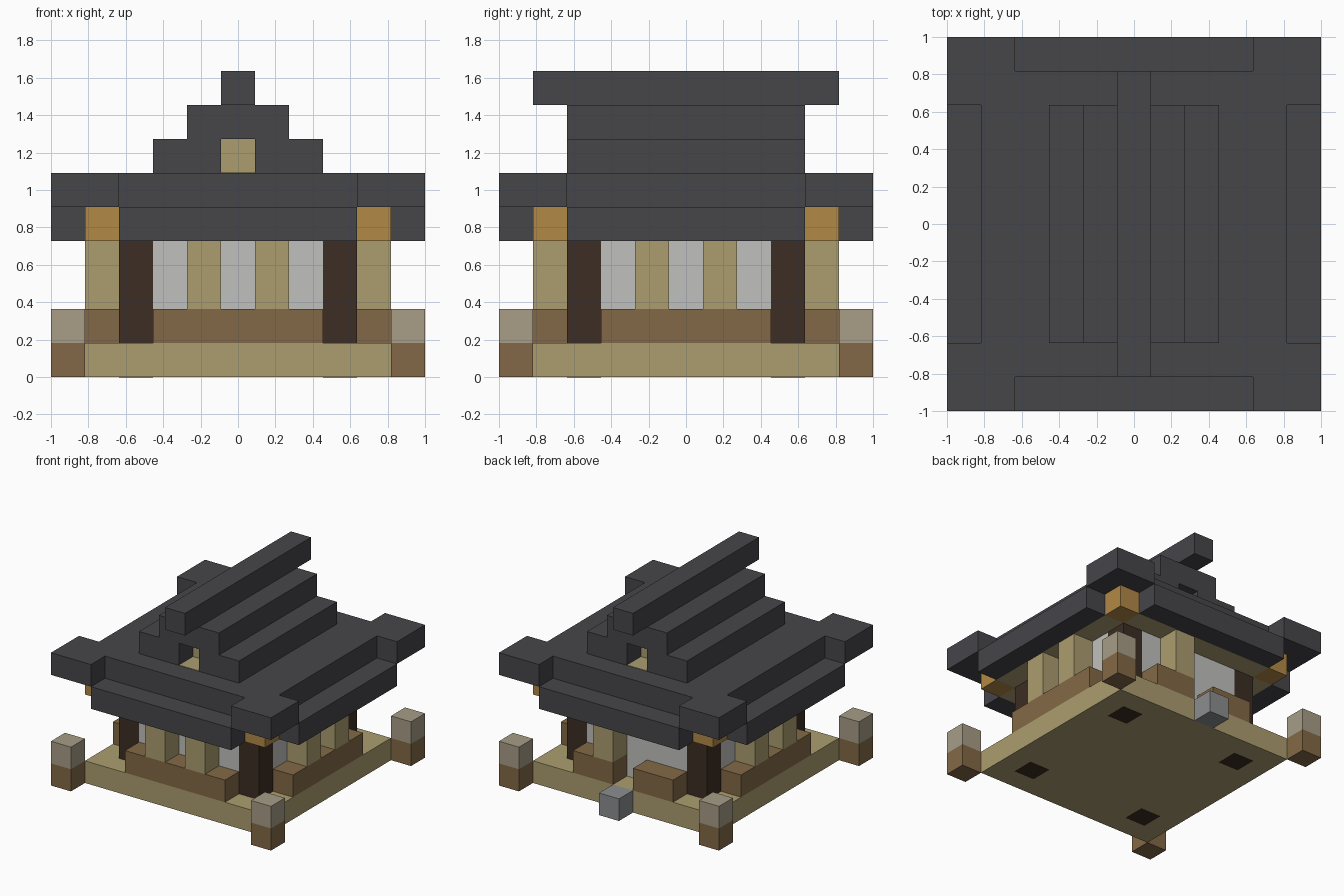
import bpy
import bmesh

cube = bpy.data.objects.get("Cube")
if cube:
    bpy.data.objects.remove(cube, do_unlink=True)

U = 2 / 11  # one building block


def material(name, rgb):
    lin = [((c / 255 + 0.055) / 1.055) ** 2.4 for c in rgb] + [1]
    m = bpy.data.materials.new(name)
    m.use_nodes = True
    m.diffuse_color = lin
    m.node_tree.nodes["Principled BSDF"].inputs["Base Color"].default_value = lin
    return m


ROOF = material("charcoal roof", (70, 70, 74))
TAN = material("pale wood", (172, 158, 112))
BROWN = material("brown wood", (131, 105, 71))
DARK = material("dark timber", (60, 45, 36))
WALL = material("white plaster", (192, 193, 189))
CAP = material("beige cap", (168, 157, 135))
GOLD = material("golden wood", (178, 137, 70))
STONE = material("grey stone", (140, 142, 143))


def blocks(name, mat, spans):
    """Boxes given as inclusive block ranges: ((x0, x1), (y0, y1), (z0, z1))."""
    bm = bmesh.new()
    for (x0, x1), (y0, y1), (z0, z1) in spans:
        box = bmesh.ops.create_cube(bm, size=U)["verts"]
        bmesh.ops.translate(bm, verts=box, vec=(0, 0, U / 2))
        size = (x1 - x0 + 1, y1 - y0 + 1, z1 - z0 + 1)
        bmesh.ops.scale(bm, verts=box, vec=size)
        bmesh.ops.translate(bm, verts=box,
                            vec=((x0 + x1) / 2 * U, (y0 + y1) / 2 * U, z0 * U))
    mesh = bpy.data.meshes.new(name)
    bm.to_mesh(mesh)
    bm.free()
    mesh.materials.append(mat)
    obj = bpy.data.objects.new(name, mesh)
    bpy.context.collection.objects.link(obj)
    return obj


def corners(d, z):
    return [((sx * d,) * 2, (sy * d,) * 2, z) for sx in (-1, 1) for sy in (-1, 1)]


def sides(d, half, z):
    """A strip of blocks on each of the four sides."""
    out = []
    for s in (-d, d):
        out += [((-half, half), (s, s), z), ((s, s), (-half, half), z)]
    return out


# Base: floor, step, corner bollards
blocks("floor", TAN, [((-4, 4), (-4, 4), (0, 0))])
blocks("back_step", STONE, [((0, 0), (5, 5), (0, 0))])
blocks("bollard_bases", BROWN, corners(5, (0, 0)))
blocks("bollard_caps", CAP, corners(5, (1, 1)))

# Corner pillars, their feet showing under the floor
blocks("pillars", DARK, corners(3, (1, 3)))
feet = blocks("pillar_feet", DARK, corners(3, (0, 0)))
feet.scale.z = 0.02
feet.location.z = -0.002

# Walls between the pillars
blocks("walls", WALL, sides(3, 2, (1, 3)))

# Low railing, open at the back for the entrance
blocks("railing", BROWN, [
    ((-2, 2), (-4, -4), (1, 1)),
    ((-4, -4), (-2, 2), (1, 1)), ((4, 4), (-2, 2), (1, 1)),
    ((-2, -1), (4, 4), (1, 1)), ((1, 2), (4, 4), (1, 1))])

# Posts standing on the railing
posts = [((x, x), (y, y), (2, 3)) for x in (-4, 4) for y in (-1, 1)]
posts += [((x, x), (-4, -4), (2, 3)) for x in (-1, 1)]
posts.append(((1, 1), (4, 4), (2, 3)))
blocks("railing_posts", TAN, posts)

# Ceiling with golden corner brackets
blocks("ceiling", TAN, [((-3, 3), (-4, 4), (4, 4)),
                        ((-4, -4), (-3, 3), (4, 4)), ((4, 4), (-3, 3), (4, 4))])
blocks("corner_brackets", GOLD, corners(4, (4, 4)))

# Lower roof: eaves, deck and raised corners
blocks("eaves", ROOF, sides(5, 3, (4, 4)))
deck = [((-4, 4), (-4, 4), (5, 5))]
for sx in (-1, 1):
    for sy in (-1, 1):
        deck.append((tuple(sorted((sx * 4, sx * 5))), (sy * 5,) * 2, (5, 5)))
        deck.append(((sx * 5,) * 2, (sy * 4,) * 2, (5, 5)))
blocks("roof_deck", ROOF, deck)

# Upper roof: steps and ridge, with a recess in each gable
blocks("roof_step_lower", ROOF, [((-2, -1), (-3, 3), (6, 6)), ((1, 2), (-3, 3), (6, 6))])
blocks("gable_filling", TAN, [((0, 0), (-2, 2), (6, 6))])
sills = blocks("gable_sills", TAN, [((0, 0), (s, s), (0, 0)) for s in (-3, 3)])
sills.scale.z = 0.02
sills.location.z = 6 * U
blocks("roof_step_upper", ROOF, [((-1, 1), (-3, 3), (7, 7))])
blocks("ridge", ROOF, [((0, 0), (-4, 4), (8, 8))])
